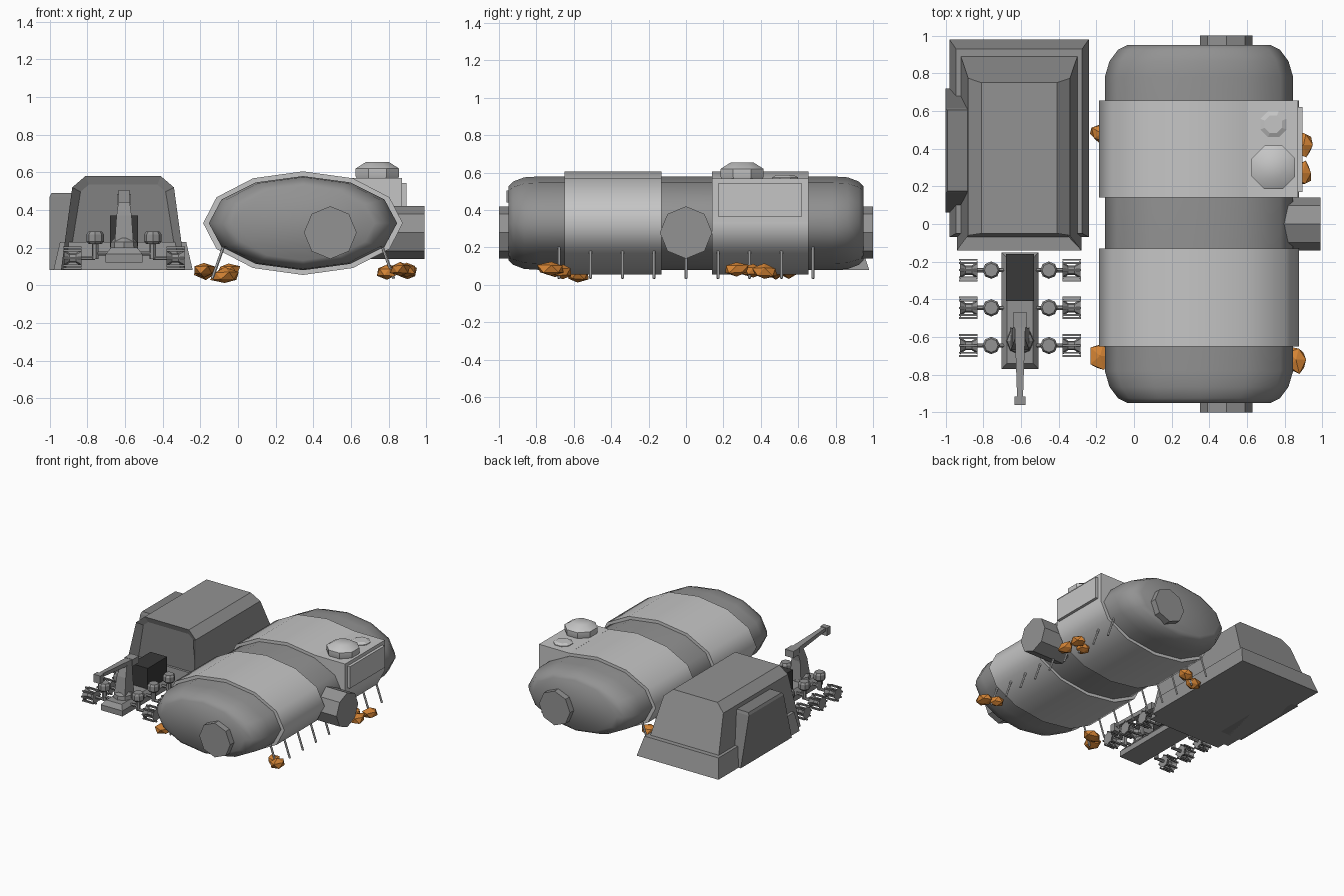
import bpy, bmesh, math, random
from math import cos, sin, pi, radians
from mathutils import Vector, Matrix

cube = bpy.data.objects.get("Cube")
if cube:
    bpy.data.objects.remove(cube, do_unlink=True)
random.seed(4)


def material(name, rgb):
    m = bpy.data.materials.new(name)
    m.use_nodes = True
    m.diffuse_color = (*rgb, 1)
    m.node_tree.nodes["Principled BSDF"].inputs["Base Color"].default_value = (*rgb, 1)
    return m


LIGHT = material("light grey", (0.56, 0.56, 0.56))
MID = material("mid grey", (0.29, 0.29, 0.29))
DARK = material("dark grey", (0.22, 0.22, 0.22))
BLACK = material("charcoal", (0.04, 0.04, 0.04))
ORANGE = material("orange rock", (0.66, 0.23, 0.035))


def finish(name, bm, mat, smooth=None):
    bmesh.ops.recalc_face_normals(bm, faces=bm.faces)
    me = bpy.data.meshes.new(name)
    bm.to_mesh(me)
    bm.free()
    me.materials.append(mat)
    ob = bpy.data.objects.new(name, me)
    bpy.context.collection.objects.link(ob)
    if smooth:
        bpy.ops.object.select_all(action='DESELECT')
        ob.select_set(True)
        bpy.context.view_layer.objects.active = ob
        bpy.ops.object.shade_smooth_by_angle(angle=radians(smooth))
    return ob


def loft(name, rings, mat, smooth=None):
    """Skin a list of equal point rings and cap both ends."""
    bm = bmesh.new()
    vs = [[bm.verts.new(p) for p in r] for r in rings]
    n = len(vs[0])
    for a, b in zip(vs, vs[1:]):
        for i in range(n):
            j = (i + 1) % n
            bm.faces.new((a[i], a[j], b[j], b[i]))
    bm.faces.new(vs[0])
    bm.faces.new(vs[-1])
    return finish(name, bm, mat, smooth)


def rect(x, y, z, hx, hy):
    return [(x - hx, y - hy, z), (x + hx, y - hy, z), (x + hx, y + hy, z), (x - hx, y + hy, z)]


def box(name, lo, hi, mat):
    x, y = (lo[0] + hi[0]) / 2, (lo[1] + hi[1]) / 2
    hx, hy = (hi[0] - lo[0]) / 2, (hi[1] - lo[1]) / 2
    return loft(name, [rect(x, y, lo[2], hx, hy), rect(x, y, hi[2], hx, hy)], mat)


def lathe(name, origin, axis, profile, mat, sides=8, turn=0.0, smooth=None):
    """Turn (distance, radius) pairs about an axis."""
    o, ax = Vector(origin), Vector(axis).normalized()
    u = ax.orthogonal().normalized()
    w = ax.cross(u)
    rings = [[o + ax * d + (u * cos(t) + w * sin(t)) * r
              for t in (turn + 2 * pi * i / sides for i in range(sides))] for d, r in profile]
    return loft(name, rings, mat, smooth)


def rod(name, a, b, r, mat, sides=6):
    d = Vector(b) - Vector(a)
    return lathe(name, a, d, [(0, r), (d.length, r)], mat, sides)


# Habitat hull: faceted oval tube with rounded ends
HX, HZ = 0.345, 0.33


def oval(y, hw, hh):
    return [(HX + hw * sin(pi * i / 6), y, HZ + hh * cos(pi * i / 6)) for i in range(12)]


ends = [(0.95, 0.76), (0.925, 0.86), (0.865, 0.95), (0.78, 1.0)]
stations = [(-y, s) for y, s in ends] + [(y, s) for y, s in reversed(ends)]
loft("habitat_hull", [oval(y, 0.5 * s, 0.25 * (s + 0.03 * (s < 1))) for y, s in stations], MID, 57)
for name, y0, y1 in (("front_band", -0.65, -0.13), ("rear_band", 0.14, 0.655)):
    loft(name, [oval(y0, 0.53, 0.275), oval(y1, 0.53, 0.275)], LIGHT, 57)

# Docking ports on both ends and the side
for name, start, axis in (("front_port", (0.49, -0.9, 0.28), (0, -1, 0)),
                          ("rear_port", (0.49, 0.9, 0.28), (0, 1, 0)),
                          ("side_port", (0.7, 0, 0.28), (1, 0, 0))):
    lathe(name, start, axis, [(0, 0.14), (0.29 if axis[0] else 0.1, 0.14)], MID)

# Equipment locker with side panel and roof domes
box("equipment_locker", (0.6, 0.14, 0.33), (0.872, 0.655, 0.57), LIGHT)
box("locker_panel", (0.86, 0.17, 0.365), (0.895, 0.62, 0.543), LIGHT)
lathe("large_dome", (0.74, 0.3, 0.55), (0, 0, 1),
      [(0, 0.11), (0.03, 0.125), (0.07, 0.125), (0.105, 0.065)], LIGHT, turn=pi / 8, smooth=40)
lathe("small_dome", (0.74, 0.53, 0.55), (0, 0, 1),
      [(0, 0.075), (0.025, 0.075), (0.037, 0.05)], LIGHT, turn=pi / 8)

# Splayed support legs
for i in range(-4, 5):
    for side, s in (("left", 1), ("right", -1)):
        y = 0.17 * i
        rod(f"{side}_leg", (HX + s * 0.42, y, 0.21), (HX + s * 0.482, y, 0.035), 0.008, LIGHT)

# Rock clusters
rocks = [(-0.18, -0.7, 0.08, 0.068, 0.08), (-0.07, -0.58, 0.05, 0.08, 0.065),
         (-0.17, 0.48, 0.075, 0.07, 0.055), (-0.05, 0.55, 0.08, 0.065, 0.06),
         (0.86, -0.72, 0.085, 0.06, 0.08), (0.79, -0.66, 0.07, 0.06, 0.05),
         (0.9, 0.42, 0.07, 0.05, 0.075), (0.895, 0.27, 0.085, 0.055, 0.07),
         (0.8, 0.36, 0.075, 0.065, 0.06)]
for x, y, z, sx, sy in rocks:
    bm = bmesh.new()
    bmesh.ops.create_icosphere(bm, subdivisions=1, radius=1)
    for v in bm.verts:
        v.co *= random.uniform(0.8, 1.12)
    bm.transform(Matrix.Translation((x, y, z)) @ Matrix.Diagonal((sx, sy, 0.044, 1)))
    finish("rock", bm, ORANGE)

# Garage: tapered hull with sloping front and back
GX = -0.61
half = [(0.33, 0.08), (0.27, 0.52), (0.2, 0.58)]
outline = [(GX - h, z) for h, z in half] + [(GX + h, z) for h, z in reversed(half)]
garage = loft("garage_hull", [[(x, -0.14 + 0.18 * (z - 0.08), z) for x, z in outline],
                              [(x, 0.89 - 0.4 * (z - 0.23), z) for x, z in outline]], MID)
garage.data.materials.append(DARK)

# Recessed garage doorway
bm = bmesh.new()
bm.from_mesh(garage.data)
door = min(bm.faces, key=lambda f: f.calc_center_median().y)
bmesh.ops.inset_region(bm, faces=[door], thickness=0.05)
door.material_index = 1
for v in door.verts:
    if v.co.z < 0.2:
        v.co.z = 0.083
    v.co.y = -0.03
bm.to_mesh(garage.data)
bm.free()

# Garage skirt and side annex
loft("garage_skirt", [rect(GX, 0.455, 0.08, 0.37, 0.525), rect(GX, 0.44, 0.23, 0.335, 0.49)], MID)
loft("garage_annex", [rect(-0.9, 0.39, 0.08, 0.1, 0.33), rect(-0.9, 0.39, 0.47, 0.1, 0.225),
                      rect(-0.895, 0.39, 0.49, 0.095, 0.215)], DARK)

# Rover chassis and battery box
RX = -0.605
loft("rover_chassis", [rect(RX, -0.46, 0.12, 0.098, 0.31), rect(RX, -0.46, 0.165, 0.098, 0.31),
                       rect(RX, -0.46, 0.2, 0.07, 0.28)], MID)
box("rover_battery", (RX - 0.075, -0.41, 0.19), (RX + 0.075, -0.16, 0.37), BLACK)

# Rover wheels: waisted drum with tread bars, steering hub and axle
for y in (-0.245, -0.445, -0.645):
    for side, s in (("left", 1), ("right", -1)):
        wx, hub = RX + s * 0.225, RX + s * 0.153
        lathe(f"{side}_wheel", (wx, y, 0.145), (s, 0, 0),
              [(0, 0.05), (0.03, 0.025), (0.065, 0.025), (0.095, 0.05)], MID)
        for k in range(8):
            t = k * pi / 4
            c = Vector((wx, y + 0.055 * sin(t), 0.145 + 0.055 * cos(t)))
            rod(f"{side}_tread", c - Vector((s * 0.042 - s * 0.042, 0, 0)),
                c + Vector((s * 0.098, 0, 0)), 0.007, MID, 4)
        lathe(f"{side}_hub", (hub, y, 0.22), (0, 0, 1),
              [(0, 0.036), (0.012, 0.046), (0.05, 0.046), (0.065, 0.036)], MID)
        rod(f"{side}_strut", (hub, y, 0.14), (hub, y, 0.23), 0.018, MID)
        rod(f"{side}_wheel_axle", (hub, y, 0.145), (wx + s * 0.09, y, 0.145), 0.012, MID)
        rod(f"{side}_cross_arm", (RX, y, 0.17), (hub, y, 0.17), 0.011, MID)

# Rover crane: turntable, column, boom and hanging head
lathe("crane_turntable", (RX, -0.62, 0.19), (0, 0, 1), [(0, 0.075), (0.04, 0.07), (0.06, 0.05)], MID)
loft("crane_column", [rect(RX, -0.61, 0.22, 0.05, 0.06), rect(RX, -0.6, 0.37, 0.04, 0.045),
                      rect(RX, -0.57, 0.48, 0.025, 0.035)], MID)
box("crane_shoulder", (RX - 0.037, -0.55, 0.43), (RX + 0.037, -0.47, 0.485), MID)
loft("crane_boom", [[(RX + a * w, y, z + b * h) for a, b in ((-1, -1), (1, -1), (1, 1), (-1, 1))]
                    for y, z, w, h in ((-0.5, 0.46, 0.03, 0.02), (-0.94, 0.49, 0.015, 0.013))], MID)
box("crane_head", (RX - 0.03, -0.96, 0.44), (RX + 0.03, -0.915, 0.505), MID)
